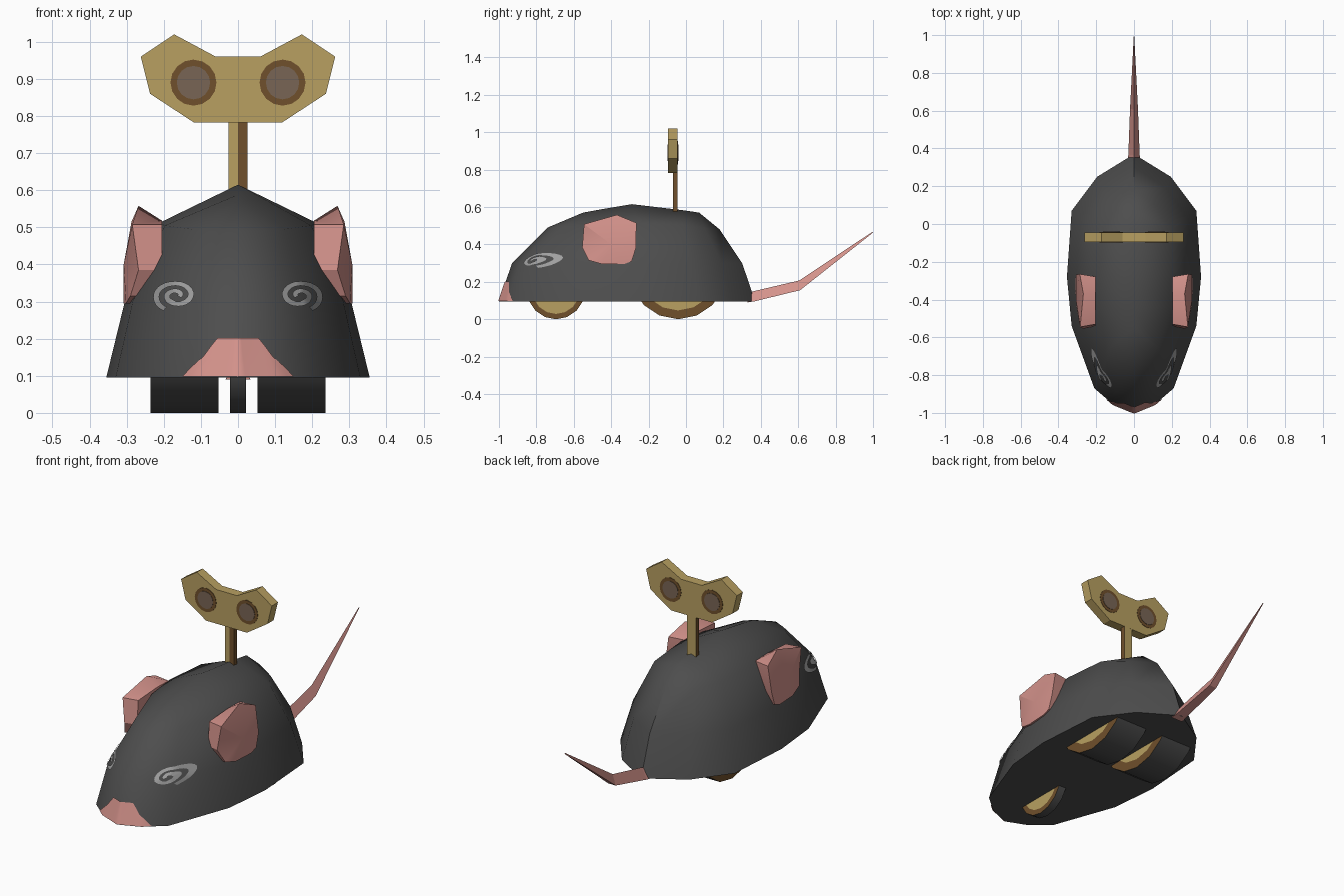
import bpy, bmesh, math
from mathutils import Vector
from mathutils.bvhtree import BVHTree

if "Cube" in bpy.data.objects:
    bpy.data.objects.remove(bpy.data.objects["Cube"])


def mat(name, r, g, b):
    m = bpy.data.materials.new(name)
    m.diffuse_color = (r, g, b, 1)
    m.use_nodes = True
    m.node_tree.nodes["Principled BSDF"].inputs["Base Color"].default_value = m.diffuse_color
    return m


GREY = mat("charcoal", 0.075, 0.075, 0.075)
PINK = mat("pink", 0.66, 0.29, 0.26)
GOLD = mat("brass", 0.48, 0.35, 0.12)
BROWN = mat("brown", 0.16, 0.08, 0.025)
TAUPE = mat("taupe", 0.19, 0.13, 0.09)
SILVER = mat("eye_grey", 0.35, 0.35, 0.35)


def finish(name, bm, mats, smooth=None, recalc=True):
    if recalc:
        bmesh.ops.recalc_face_normals(bm, faces=bm.faces[:])
    me = bpy.data.meshes.new(name)
    bm.to_mesh(me)
    for m in mats:
        me.materials.append(m)
    ob = bpy.data.objects.new(name, me)
    bpy.context.collection.objects.link(ob)
    if smooth:
        me.shade_smooth()
        me.set_sharp_from_angle(angle=math.radians(smooth))
    return ob


def loft(bm, rings, cap_start=True, cap_end=True):
    """Skin a list of equally long closed point rings."""
    vs = [[bm.verts.new(p) for p in r] for r in rings]
    n = len(vs[0])
    for a, b in zip(vs, vs[1:]):
        for i in range(n):
            j = (i + 1) % n
            bm.faces.new((a[i], a[j], b[j], b[i]))
    if cap_start:
        bm.faces.new(vs[0])
    if cap_end:
        bm.faces.new(vs[-1])


# Body: stacked outlines shrinking to a ridge along the back
half = [(0, -1.0), (.11, -.955), (.21, -.87), (.33, -.54),
        (.355, -.28), (.33, .07), (.195, .25), (0, .37)]
ridge = [(-.55, .57), (-.55, .57), (-.55, .57), (-.45, .588),
         (-.29, .615), (-.02, .583), (.07, .57), (.07, .57)]
shoulder_z = [.49, .49, .495, .505, .512, .505, .485, .48]


def ring(y0, y1, width, zs):
    pts = [Vector((x * width / .355, y0 + (y + 1) / 1.37 * (y1 - y0), z))
           for (x, y), z in zip(half, zs)]
    return pts + [Vector((-p.x, p.y, p.z)) for p in pts[-2:0:-1]]


top = [Vector((0, y, z)) for y, z in ridge]
bm = bmesh.new()
loft(bm, [ring(-1, .37, .355, [.095] * 8), ring(-.93, .30, .305, [.30] * 8),
          ring(-.74, .18, .212, shoulder_z), top + top[-2:0:-1]], True, False)
bmesh.ops.remove_doubles(bm, verts=bm.verts[:], dist=.0005)
bmesh.ops.recalc_face_normals(bm, faces=bm.faces[:])
tree = BVHTree.FromBMesh(bm)
finish("body", bm, [GREY], 50)


def on_body(x, z):
    """Point just in front of the body surface, seen from the front."""
    hit, nor, _, _ = tree.ray_cast(Vector((x, -3, z)), Vector((0, 1, 0)))
    return hit + nor * .005


def decal(name, rows, material):
    bm = bmesh.new()
    vs = [[bm.verts.new(on_body(x, z)) for x, z in r] for r in rows]
    for a, b in zip(vs, vs[1:]):
        for i in range(len(a) - 1):
            bm.faces.new((a[i], a[i + 1], b[i + 1], b[i]))
    bm.normal_update()
    if sum(f.normal.y for f in bm.faces) > 0:
        bmesh.ops.reverse_faces(bm, faces=bm.faces[:])
    finish(name, bm, [material], 60, False)


# Nose patch
decal("nose", [[(w * i / 8, z) for i in range(-8, 9)] for z, w in
               [(.097, .147), (.125, .12), (.15, .092), (.18, .07), (.2, .054)]], PINK)

# Swirl eyes
for s, side in ((1, "left"), (-1, "right")):
    rows = []
    for i in range(49):
        t = i / 48
        a = math.radians(-60 + 640 * t)
        k = 1 - .78 * t
        rows.append([(s * (.163 + (.066 * k + d) * math.cos(a)),
                      .314 + (.047 * k + d * .8) * math.sin(a)) for d in (0, -.016)])
    decal(side + "_eye", rows, SILVER)

# Ears: cupped outer face running back into the body
ear = [(.268, -.555, .385), (.285, -.545, .508), (.268, -.37, .558), (.287, -.265, .515),
       (.307, -.268, .38), (.309, -.29, .31), (.309, -.33, .295), (.302, -.45, .295),
       (.29, -.52, .315)]
for s, side in ((1, "left"), (-1, "right")):
    bm = bmesh.new()
    outer = [bm.verts.new((s * x, y, z)) for x, y, z in ear]
    inner = [bm.verts.new((s * .205, y * .9 - .04, min(z, .518))) for x, y, z in ear]
    mid = bm.verts.new((s * .308, -.40, .40))
    for i in range(9):
        j = (i + 1) % 9
        bm.faces.new((outer[i], outer[j], mid))
        bm.faces.new((outer[i], outer[j], inner[j], inner[i]))
    bm.faces.new(inner)
    finish(side + "_ear", bm, [PINK], 25)

# Tail: tapering three-sided spike with one bend
bm = bmesh.new()
loft(bm, [[(-w, y, z0), (w, y, z0), (0, y - .005, z1)] for w, y, z0, z1 in
          [(.034, .33, .09, .138), (.03, .368, .096, .15),
           (.021, .61, .155, .207), (.001, 1.0, .463, .466)]])
finish("tail", bm, [PINK])

# Key handle
bow = [(.118, .782), (.237, .86), (.262, .96), (.172, 1.02), (.06, .96)]
bow += [(-x, z) for x, z in reversed(bow)]
bm = bmesh.new()
loft(bm, [[(x, y, z) for x, z in bow] for y in (-.095, -.045)])
finish("key_handle", bm, [GOLD])

# Painted finger holes on both sides of the handle
for s in (1, -1):
    for face, y in ((-1, -.095), (1, -.045)):
        for r, off, m in ((.062, .002, BROWN), (.045, .004, TAUPE)):
            bm = bmesh.new()
            loft(bm, [[(s * .12 + r * math.cos(a * math.pi / 8), y + face * d,
                        .89 + r * math.sin(a * math.pi / 8)) for a in range(16)]
                      for d in (-.001, off)])
            finish("key_hole_" + m.name, bm, [m])

# Key shaft: brass, with one brown half at the front
bm = bmesh.new()
bmesh.ops.create_cube(bm, size=1)
for v in bm.verts:
    v.co = (v.co.x * .05, -.058 + v.co.y * .025, .68 + v.co.z * .21)
bmesh.ops.bisect_plane(bm, geom=bm.verts[:] + bm.edges[:] + bm.faces[:],
                       plane_co=(0, 0, 0), plane_no=(1, 0, 0))
bm.normal_update()
for f in bm.faces:
    c = f.calc_center_median()
    f.material_index = int(abs(f.normal.x) > .5 or (c.x > 0 and f.normal.y < -.5))
finish("key_shaft", bm, [GOLD, BROWN])


# Wheels: dark tread, brown rim, brass hub; only the lower part shows
def wheel(name, x0, x1, y, r):
    def circle(x, k):
        return [(x, y + r * k * math.sin(i * math.pi / 8),
                 r - r * k * math.cos(i * math.pi / 8)) for i in range(16)]
    bm = bmesh.new()
    loft(bm, [circle(x0, .82), circle(x0, 1), circle(x1, 1), circle(x1, .82)])
    bm.normal_update()
    for f in bm.faces:
        if len(f.verts) > 4:
            f.material_index = 2
        elif abs(f.normal.x) > .5:
            f.material_index = 1
    bmesh.ops.bisect_plane(bm, geom=bm.verts[:] + bm.edges[:] + bm.faces[:],
                           plane_co=(0, 0, .11), plane_no=(0, 0, 1), clear_outer=True)
    finish(name, bm, [GREY, BROWN, GOLD], 40)


wheel("front_wheel", -.022, .022, -.695, .155)
wheel("left_rear_wheel", .052, .236, -.042, .26)
wheel("right_rear_wheel", -.236, -.052, -.042, .26)
